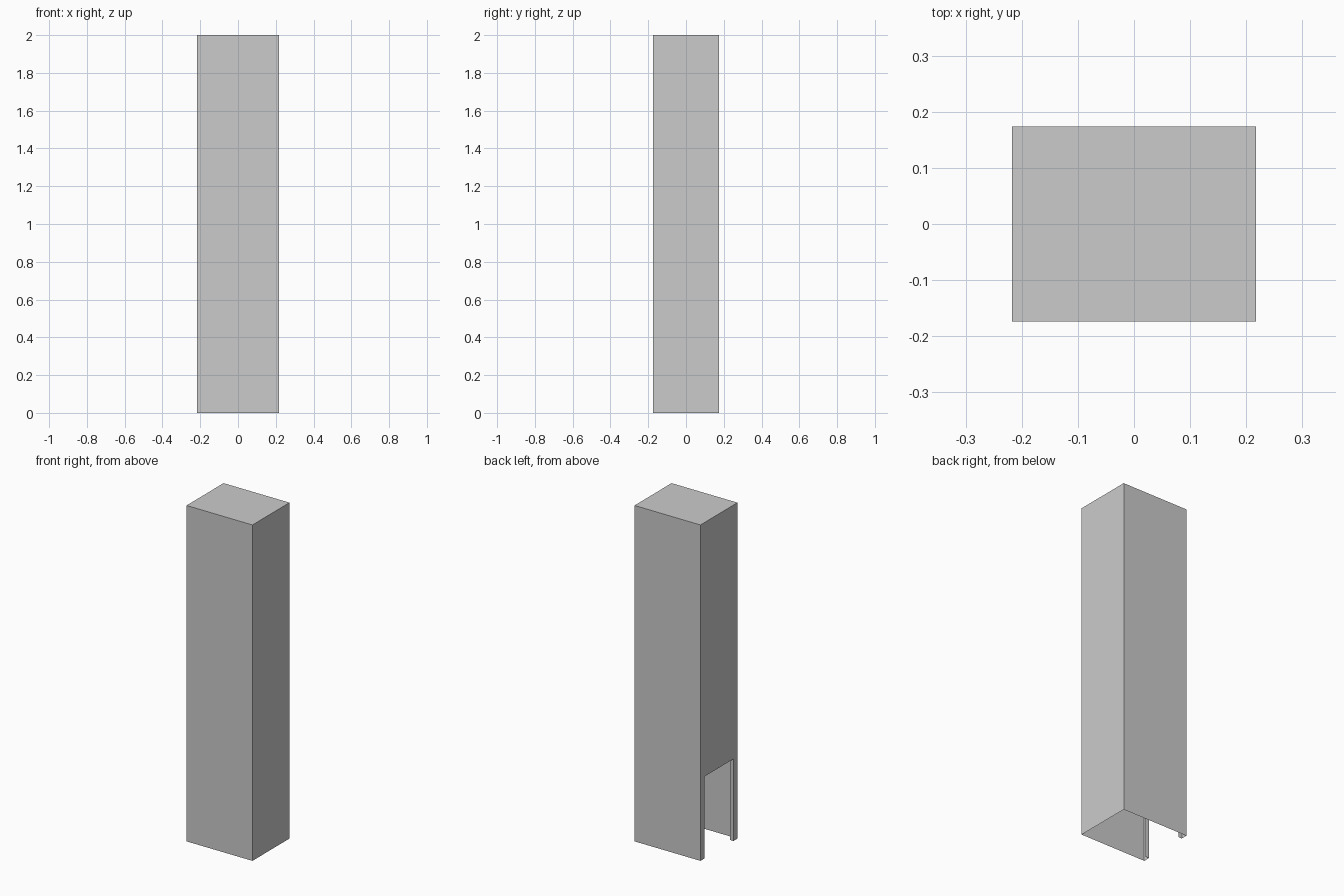
import bpy, bmesh
from mathutils import Vector

if "Cube" in bpy.data.objects:
    bpy.data.objects.remove(bpy.data.objects["Cube"])

X, Y, H = 0.217, 0.174, 2.0        # half width, half depth, height
OPEN_Y, OPEN_H = 0.136, 0.488      # opening half width and height
REVEAL = 0.023                     # depth of the opening's lining

bm = bmesh.new()

# Thin hollow column, open at the bottom
bmesh.ops.create_cube(bm, size=1)
for v in bm.verts:
    v.co = Vector((v.co.x * 2 * X, v.co.y * 2 * Y, (v.co.z + 0.5) * H))
bm.normal_update()
remove = [f for f in bm.faces if f.normal.z < -0.5 or f.normal.x < -0.5]
bmesh.ops.delete(bm, geom=remove, context='FACES_ONLY')

# Left wall: one arch-shaped face around the opening
arch = [(OPEN_Y, 0), (OPEN_Y, OPEN_H), (-OPEN_Y, OPEN_H), (-OPEN_Y, 0)]
outer = [(-Y, 0), (-Y, H), (Y, H), (Y, 0)]
inner_verts = [bm.verts.new((-X, y, z)) for y, z in arch]
bm.faces.new(inner_verts + [bm.verts.new((-X, y, z)) for y, z in outer])

# Jambs and lintel turned inward from the opening edge
back = [bm.verts.new((-X + REVEAL, y, z)) for y, z in arch]
for i in range(3):
    bm.faces.new((inner_verts[i + 1], inner_verts[i], back[i], back[i + 1]))

bmesh.ops.remove_doubles(bm, verts=bm.verts, dist=1e-5)
bmesh.ops.recalc_face_normals(bm, faces=bm.faces)
top = max(bm.faces, key=lambda f: f.calc_center_median().z)
if top.normal.z < 0:
    bmesh.ops.reverse_faces(bm, faces=bm.faces)

mesh = bpy.data.meshes.new("column_shell")
bm.to_mesh(mesh)
bm.free()
bpy.context.collection.objects.link(bpy.data.objects.new("column_shell", mesh))
